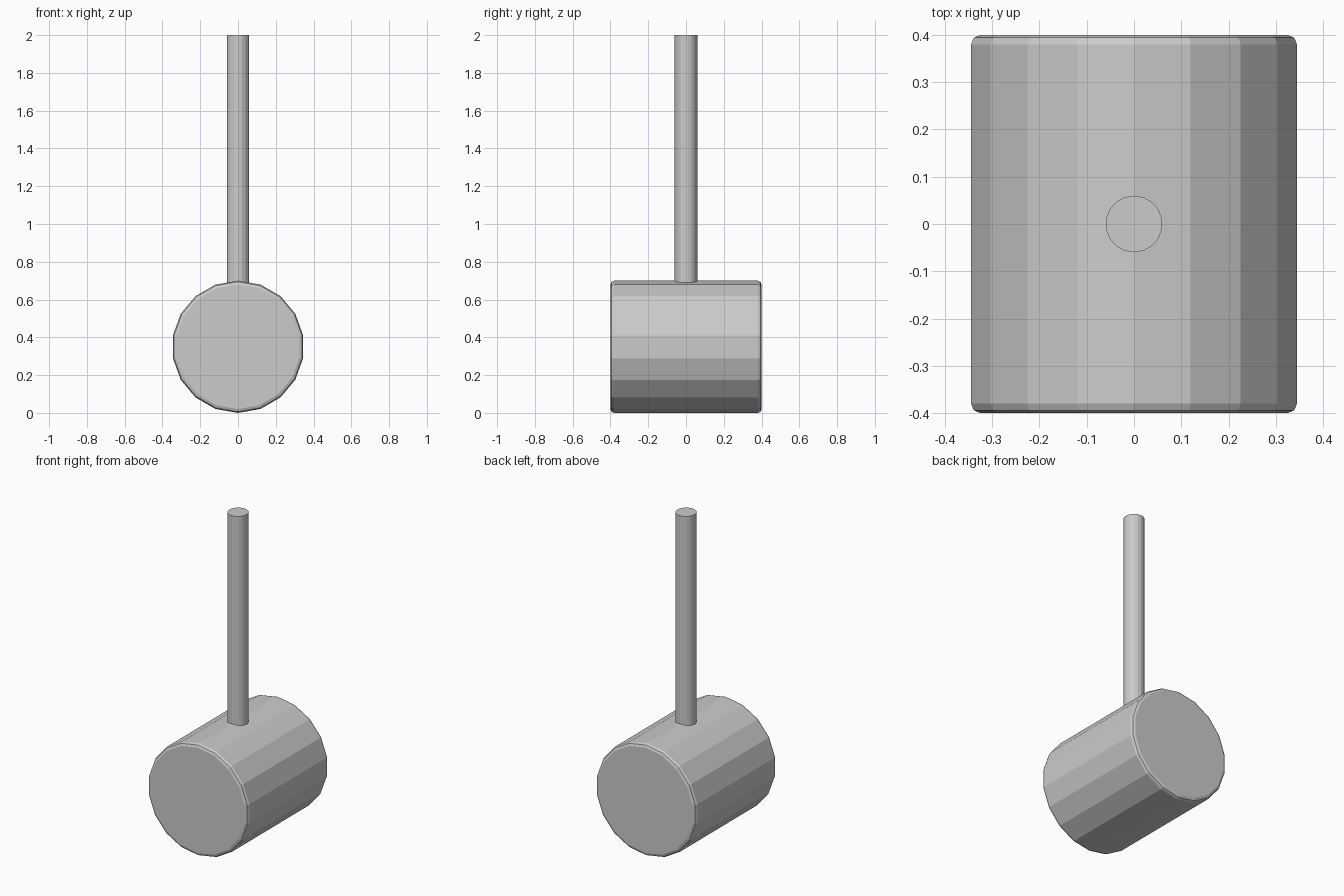
import bpy
from math import radians

if "Cube" in bpy.data.objects:
    bpy.data.objects.remove(bpy.data.objects["Cube"])

# Mallet head: 18-sided drum lying along y with softened rims
bpy.ops.mesh.primitive_cylinder_add(vertices=18, radius=0.35, depth=0.8,
                                    location=(0, 0, 0.35),
                                    rotation=(radians(90), 0, 0))
head = bpy.context.object
head.name = "mallet_head"
bevel = head.modifiers.new("rim_bevel", 'BEVEL')
bevel.width = 0.02
bevel.segments = 2
bevel.limit_method = 'ANGLE'
bevel.angle_limit = radians(40)

# Handle: slim round shaft rising from inside the head
bottom, top = 0.35, 2.0
bpy.ops.mesh.primitive_cylinder_add(vertices=18, radius=0.06, depth=top - bottom,
                                    location=(0, 0, (top + bottom) / 2))
handle = bpy.context.object
handle.name = "handle"
